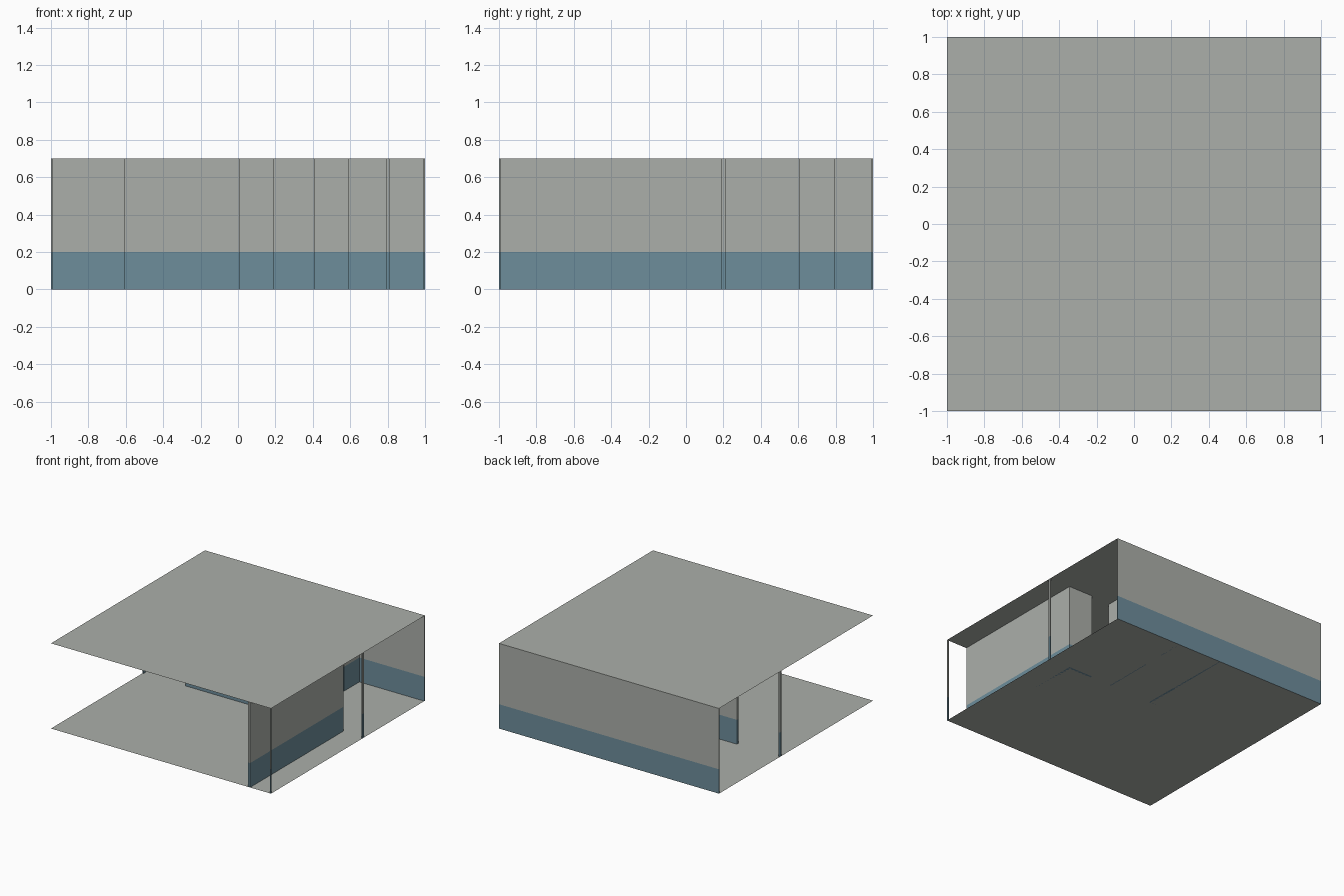
import bpy
import bmesh

HEIGHT = 0.70   # floor to ceiling
DADO = 0.20     # top of the painted lower band
HALF = 0.01     # half a wall's thickness

cube = bpy.data.objects.get("Cube")
if cube:
    bpy.data.objects.remove(cube, do_unlink=True)


def material(name, rgb):
    mat = bpy.data.materials.new(name)
    mat.use_nodes = True
    mat.diffuse_color = (*rgb, 1)
    mat.node_tree.nodes["Principled BSDF"].inputs["Base Color"].default_value = (*rgb, 1)
    return mat


grey = material("plaster_grey", (0.41, 0.43, 0.40))
blue = material("dado_blue", (0.155, 0.27, 0.33))


def finish(name, bm, mats):
    mesh = bpy.data.meshes.new(name)
    bm.to_mesh(mesh)
    bm.free()
    for mat in mats:
        mesh.materials.append(mat)
    bpy.context.collection.objects.link(bpy.data.objects.new(name, mesh))


def slab(name, z):
    """Square sheet covering the whole plan."""
    bm = bmesh.new()
    bmesh.ops.create_grid(bm, x_segments=1, y_segments=1, size=1)
    bmesh.ops.translate(bm, verts=bm.verts, vec=(0, 0, z))
    finish(name, bm, [grey])


def wall(name, start, end):
    """Upright wall along a centre line, trimmed to the plan, blue below the dado."""
    low = [max(-1, min(a, b) - HALF) for a, b in zip(start, end)]
    high = [min(1, max(a, b) + HALF) for a, b in zip(start, end)]
    bm = bmesh.new()
    bmesh.ops.create_cube(bm, size=1)
    for v in bm.verts:
        v.co.x = high[0] if v.co.x > 0 else low[0]
        v.co.y = high[1] if v.co.y > 0 else low[1]
        v.co.z = HEIGHT if v.co.z > 0 else 0
    bmesh.ops.bisect_plane(bm, geom=bm.verts[:] + bm.edges[:] + bm.faces[:],
                           plane_co=(0, 0, DADO), plane_no=(0, 0, 1))
    for f in bm.faces:
        f.material_index = int(f.calc_center_median().z < DADO)
    finish(name, bm, [grey, blue])


# Floor and ceiling sheets
slab("floor", 0)
slab("ceiling", HEIGHT)

# Outer wall along the back
wall("back_wall", (-1, 1), (1, 1))

# Long side wall of the main room
wall("side_wall", (0.8, -1), (0.8, 0.2))

# Cross wall broken by two doorways
wall("cross_wall_long", (-0.6, 0.2), (0, 0.2))
wall("cross_wall_middle", (0.2, 0.2), (0.4, 0.2))
wall("cross_wall_corner", (0.6, 0.2), (0.8, 0.2))

# Small back room: closed side, and a side with a doorway
wall("back_room_closed_wall", (0, 0.2), (0, 1))
wall("back_room_door_wall_front", (0.4, 0.2), (0.4, 0.6))
wall("back_room_door_wall_back", (0.4, 0.8), (0.4, 1))

# Slim posts on the open edges
for name, spot in (("front_corner_post", (1, -1)),
                   ("left_side_post", (1, 0.2)),
                   ("right_side_post", (-1, 0.2))):
    wall(name, spot, spot)
